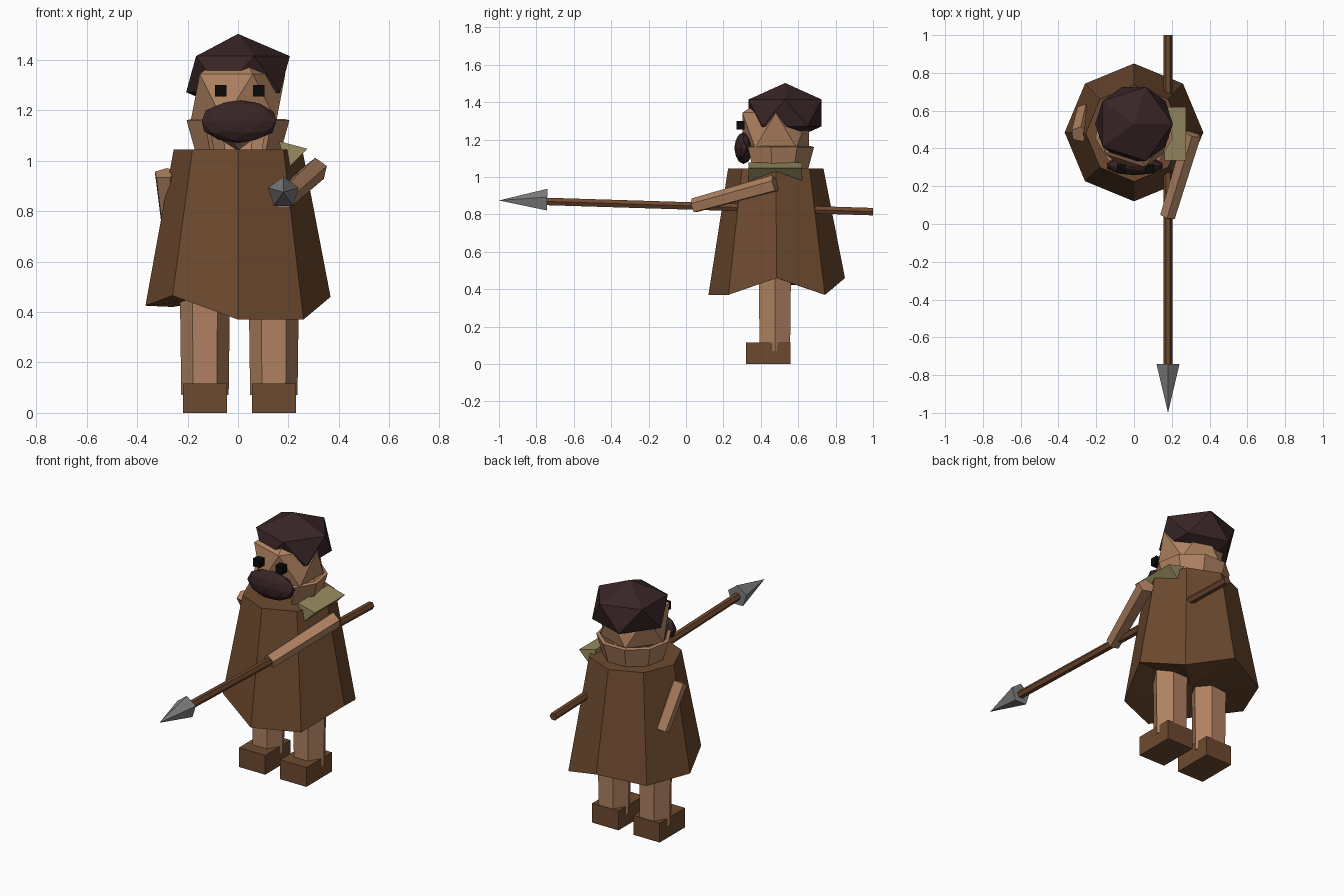
import bpy, bmesh, math
from mathutils import Vector

old = bpy.data.objects.get("Cube")
if old:
    bpy.data.objects.remove(old, do_unlink=True)


def material(name, *srgb):
    lin = [((c + 0.055) / 1.055) ** 2.4 for c in srgb] + [1]
    m = bpy.data.materials.new(name)
    m.use_nodes = True
    m.diffuse_color = lin
    m.node_tree.nodes["Principled BSDF"].inputs["Base Color"].default_value = lin
    return m


skin = material("skin", .69, .51, .38)
cloth = material("brown cloth", .43, .29, .185)
wood = material("spear wood", .43, .28, .18)
hair = material("dark hair", .225, .145, .15)
olive = material("olive pad", .60, .55, .38)
steel = material("grey steel", .50, .50, .50)
black = material("black", .04, .04, .04)


def finish(name, bm, mat):
    bmesh.ops.recalc_face_normals(bm, faces=bm.faces)
    mesh = bpy.data.meshes.new(name)
    bm.to_mesh(mesh)
    bm.free()
    mesh.materials.append(mat)
    ob = bpy.data.objects.new(name, mesh)
    bpy.context.collection.objects.link(ob)
    return ob


def prism(name, mat, a, b, r1, r2, sides, phase=0):
    """Tapered prism from point a to point b; r2 = 0 makes a point."""
    a, b = Vector(a), Vector(b)
    d = (b - a).normalized()
    side = d.cross((0, 0, 1))
    side = side.normalized() if side.length > .01 else Vector((1, 0, 0))
    up = side.cross(d)
    bm = bmesh.new()

    def ring(c, r):
        angles = [math.radians(phase) + math.tau * i / sides for i in range(sides)]
        return [bm.verts.new(c + (side * math.cos(t) + up * math.sin(t)) * r) for t in angles]

    low = ring(a, r1)
    bm.faces.new(low)
    high = ring(b, r2) if r2 else [bm.verts.new(b)] * sides
    if r2:
        bm.faces.new(high)
    for i in range(sides):
        j = (i + 1) % sides
        bm.faces.new([low[i], low[j], high[j], high[i]] if r2 else [low[i], low[j], high[i]])
    return finish(name, bm, mat)


def box(name, mat, centre, size):
    bm = bmesh.new()
    bmesh.ops.create_cube(bm, size=1)
    bmesh.ops.scale(bm, vec=size, verts=bm.verts)
    bmesh.ops.translate(bm, vec=centre, verts=bm.verts)
    return finish(name, bm, mat)


def ball(name, mat, centre, size, detail=1):
    bm = bmesh.new()
    bmesh.ops.create_icosphere(bm, subdivisions=detail, radius=1)
    bmesh.ops.scale(bm, vec=size, verts=bm.verts)
    bmesh.ops.translate(bm, vec=centre, verts=bm.verts)
    return finish(name, bm, mat)


MID = .48  # y of the body axis

# Coat: eight-sided cone with an uneven hem, counted from the +x corner
hem = [.46, .37, .46, .42, .425, .465, .37, .37]
bm = bmesh.new()
top, low = [], []
for i, z in enumerate(hem):
    c, s = math.cos(i * math.tau / 8), math.sin(i * math.tau / 8)
    top.append(bm.verts.new((c * .255, MID + s * .255, 1.045)))
    low.append(bm.verts.new((c * .367, MID + .005 + s * .365, z)))
under = bm.verts.new((0, MID, .46))
bm.faces.new(top)
for i in range(8):
    j = (i + 1) % 8
    bm.faces.new([low[i], low[j], top[j], top[i]])
    bm.faces.new([low[j], low[i], under])
finish("coat", bm, cloth)

# Collar: flared band, open at the front
bm = bmesh.new()
rows = []
for i in range(8):
    t = math.radians(-50 + 40 * i)
    c, s = math.cos(t), math.sin(t)
    rows.append([bm.verts.new((c * r, MID + .01 + s * r, z)) for r, z in ((.17, 1.03), (.207, 1.16))])
for p, q in zip(rows, rows[1:]):
    bm.faces.new([p[0], q[0], q[1], p[1]])
collar = finish("collar", bm, skin)
solid = collar.modifiers.new("thickness", "SOLIDIFY")
solid.thickness = .02

# Head, hair, beard and eyes
ball("head", skin, (0, MID, 1.25), (.21, .21, .21))
ball("hair", hair, (0, .53, 1.343), (.23, .23, .16))
ball("beard", hair, (.004, .308, 1.155), (.155, .05, .085), 2)
for side, x in (("right", -.068), ("left", .082)):
    box(side + "_eye", black, (x, .292, 1.278), (.046, .044, .046))

# Legs and shoes
for side, x in (("right", -.131), ("left", .142)):
    prism(side + "_leg", skin, (x, .475, .07), (x, .475, .6), .094, .101, 6)
    box(side + "_shoe", cloth, (x, .44, .058), (.174, .24, .116))

# Arms
prism("left_arm", skin, (.31, .475, .965), (.178, .04, .845), .048, .042, 5, 90)
prism("right_arm", skin, (-.29, .475, .95), (-.262, .60, .70), .046, .042, 5, 90)

# Shoulder pad
prism("shoulder_pad", olive, (.21, .335, 1.03), (.21, .62, 1.03), .067, .067, 3, 15)

# Spear
prism("spear_shaft", wood, (.18, 1, .815), (.18, -.76, .87), .023, .023, 6)
prism("spear_head", steel, (.18, -.742, .873), (.18, -1, .875), .064, 0, 5, 90)
